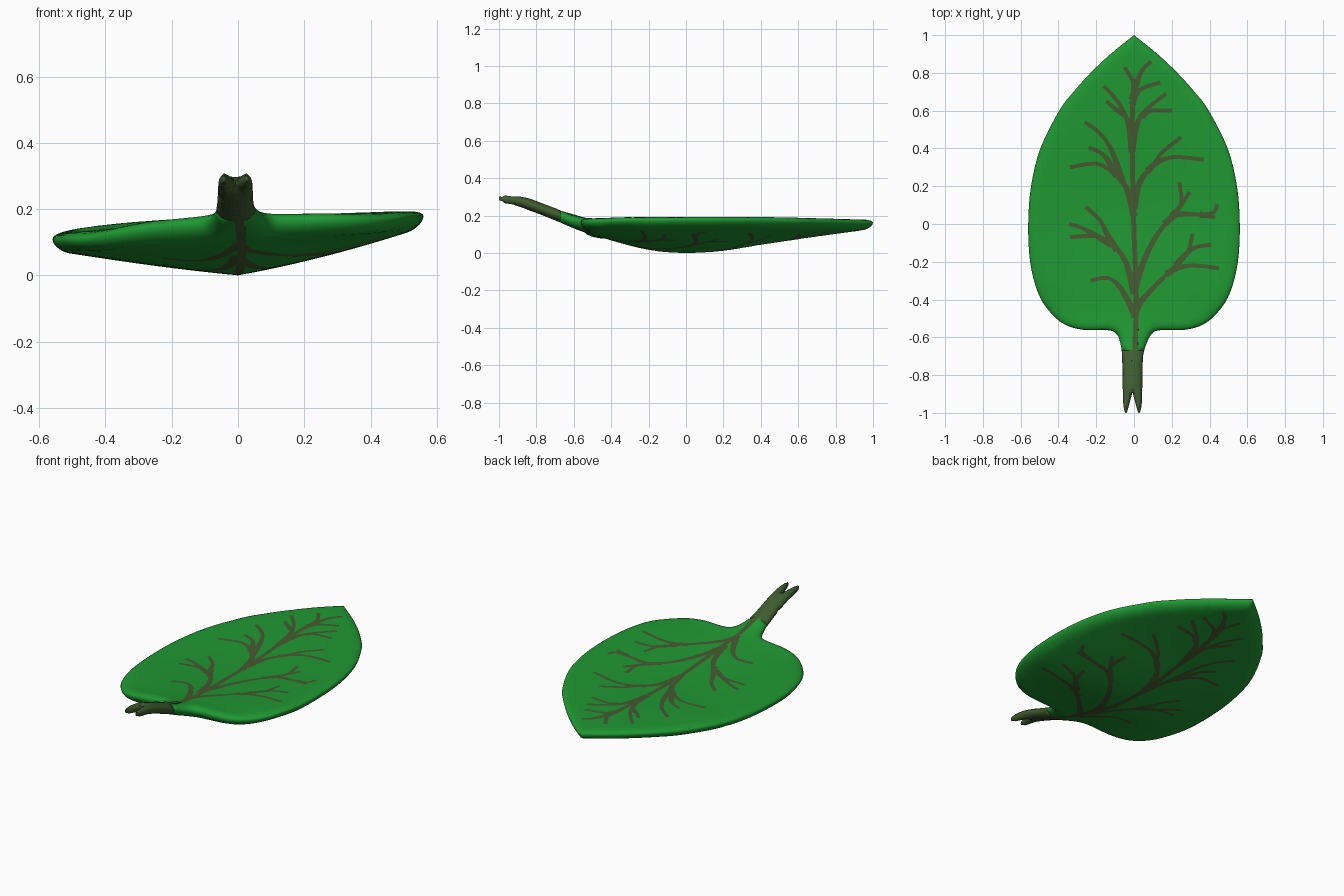
import bpy, math
from mathutils import Vector as V
from mathutils.geometry import delaunay_2d_cdt

if "Cube" in bpy.data.objects:
    bpy.data.objects.remove(bpy.data.objects["Cube"])


def material(name, rgb):
    m = bpy.data.materials.new(name)
    m.diffuse_color = (*rgb, 1)
    m.use_nodes = True
    m.node_tree.nodes["Principled BSDF"].inputs["Base Color"].default_value = m.diffuse_color
    return m


def smooth_table(table, t):
    """Cubic interpolation through (position, value) pairs."""
    n = len(table)
    t = min(max(t, table[0][0]), table[-1][0])
    i = 0
    while i < n - 2 and t > table[i + 1][0]:
        i += 1

    def slope(k):
        a, b = table[max(k - 1, 0)], table[min(k + 1, n - 1)]
        return (b[1] - a[1]) / (b[0] - a[0])
    (x0, y0), (x1, y1) = table[i], table[i + 1]
    h = x1 - x0
    s = (t - x0) / h
    return ((2*s**3 - 3*s*s + 1) * y0 + (s**3 - 2*s*s + s) * h * slope(i)
            + (3*s*s - 2*s**3) * y1 + (s**3 - s*s) * h * slope(i + 1))


def spline(pts, sub):
    """Catmull-Rom curve through 2D points."""
    pts = [V(p) for p in pts]
    out = []
    for i in range(len(pts) - 1):
        p0, p1 = pts[max(i - 1, 0)], pts[i]
        p2, p3 = pts[i + 1], pts[min(i + 2, len(pts) - 1)]
        for k in range(sub):
            t = k / sub
            out.append(0.5 * (2*p1 + (p2 - p0)*t + (2*p0 - 5*p1 + 4*p2 - p3)*t*t
                              + (3*p1 - p0 - 3*p2 + p3)*t**3))
    return out + [pts[-1]]


# Leaf outline: right half from tip to stem notch, then mirrored
HALF = [(0, 1), (.124, .9), (.23, .8), (.32, .7), (.396, .6), (.496, .4), (.545, .2),
        (.56, 0), (.55, -.2), (.51, -.36), (.45, -.46), (.37, -.53), (.27, -.56),
        (.14, -.562), (.095, -.58), (.07, -.63), (.056, -.7), (.052, -.85), (.05, -.94),
        (.042, -.99), (.032, -1), (.022, -.972), (0, -.89)]
half = spline(HALF, 4)
outline = half + [V((-p.x, p.y)) for p in half[-2:0:-1]]
for p in outline:
    if p.y < -.6:
        p.x -= .008 * min(1, (-.6 - p.y) / .1)
outline.reverse()                      # counter-clockwise
N = len(outline)

# Height rules along y: keel, top centre line, right and left rim, half width
KEEL = [(-1, .292), (-.875, .272), (-.73, .22), (-.6, .166), (-.45, .115), (-.2, .05),
        (0, .033), (.2, .045), (.4, .077), (.75, .128), (1, .162)]
TOP = [(-1, .292), (-.875, .272), (-.73, .22), (-.6, .176), (-.35, .152), (0, .136),
       (.2, .136), (.5, .15), (1, .162)]
RIM_R = [(-1, .29), (-.7, .21), (-.56, .172), (-.3, .175), (0, .179), (.4, .178), (1, .162)]
RIM_L = [(-1, .29), (-.7, .21), (-.56, .125), (-.3, .108), (0, .11), (.4, .125), (1, .162)]
WIDTH = [(-1, .45), (-.5, .45), (-.2, .55), (0, .56), (.2, .545), (.4, .496),
         (.6, .396), (.8, .23), (1, .06)]
ROUND = .05


def heights(x, y):
    """Inner heights of the top and of the keeled underside."""
    rim = smooth_table(RIM_R if x > 0 else RIM_L, y)
    u = min(abs(x) / smooth_table(WIDTH, y), 1.1)
    top, keel = smooth_table(TOP, y), smooth_table(KEEL, y)
    return (top + (rim - top) * u ** 1.4,
            keel + (rim - keel) * (.7 * u + .3 * u * u))


def rim_distance(p):
    best = 9
    for i in range(N):
        a = outline[i]
        ab = outline[(i + 1) % N] - a
        t = min(max((p - a).dot(ab) / ab.length_squared, 0), 1)
        best = min(best, (p - a - ab * t).length_squared)
    return math.sqrt(best)


# Vein paths, trunk end first
VEINS_LEFT = [
    [(0, -.47), (-.07, -.34), (-.14, -.285), (-.23, -.3)],
    [(0, -.37), (-.04, -.21), (-.11, -.11), (-.2, -.065), (-.34, -.07)],
    [(-.12, -.11), (-.22, -.05), (-.29, -.015), (-.345, 0)],
    [(-.09, -.14), (-.15, -.04), (-.18, .02), (-.255, .09)],
    [(0, .04), (-.04, .19), (-.11, .27), (-.2, .32), (-.34, .3)],
    [(-.09, .25), (-.14, .34), (-.18, .38), (-.24, .405)],
    [(-.06, .22), (-.11, .37), (-.17, .47), (-.26, .54)],
    [(-.01, .38), (-.03, .53), (-.08, .64), (-.16, .73)],
    [(-.05, .58), (-.1, .61), (-.145, .65)],
    [(-.01, .66), (0, .74), (-.05, .83)]]
VEINS_RIGHT = [
    [(0, -.5), (.03, -.42), (.1, -.34), (.2, -.24), (.28, -.16), (.31, -.05)],
    [(.17, -.265), (.24, -.23), (.33, -.22), (.45, -.235)],
    [(.22, -.22), (.31, -.13), (.41, -.11)],
    [(0, -.36), (.05, -.2), (.12, -.06), (.2, .04), (.25, .11), (.24, .22)],
    [(.2, .04), (.25, .1), (.295, .17)],
    [(.16, 0), (.23, .05), (.34, .05), (.42, .06), (.44, .105)],
    [(.35, .05), (.43, .035)],
    [(0, .08), (.03, .22), (.1, .31), (.15, .38), (.25, .46)],
    [(.07, .28), (.13, .33), (.22, .355), (.37, .34)],
    [(-.01, .4), (.02, .54), (.07, .61), (.17, .69)],
    [(.04, .57), (.09, .6), (.2, .6)],
    [(-.01, .63), (.03, .71), (.14, .75)],
    [(0, .7), (.04, .81), (.09, .86)]]
MIDRIB = [(0, -.78), (.012, -.4), (0, -.05), (-.008, .3), (-.01, .55), (0, .77)]


def ribbon(path, w0, w1):
    pts = spline(path, 3)
    left, right = [], []
    for i, p in enumerate(pts):
        d = (pts[min(i + 1, len(pts) - 1)] - pts[max(i - 1, 0)]).normalized()
        w = w0 + (w1 - w0) * min(1, 1.8 * i / (len(pts) - 1))
        n = V((-d.y, d.x)) * w
        left.append(p + n)
        right.append(p - n)
    return right + left[::-1]


polys = [outline, [V((-.2, -1.1)), V((.2, -1.1)), V((.2, -.67)), V((-.2, -.67))],
         ribbon(MIDRIB, .014, .013)]
polys += [ribbon(v, .019, .0105) for v in VEINS_LEFT + VEINS_RIGHT]

# Flat layout: polygons, rings inside the rim, and a fill grid
points, faces = [], []
for poly in polys:
    faces.append(list(range(len(points), len(points) + len(poly))))
    points += poly
for d in (.003, .012, .027, .05):
    for i, p in enumerate(outline):
        t = (outline[(i + 1) % N] - outline[i - 1]).normalized()
        q = p + V((-t.y, t.x)) * d
        if rim_distance(q) > .7 * d:
            points.append(q)
for i in range(-14, 15):
    for j in range(-25, 26):
        q = V((i * .04, j * .04))
        if rim_distance(q) > .02:
            points.append(q)
flat, _, tris, _, _, source = delaunay_2d_cdt(points, [], faces, 1, 1e-5)

# Keep triangles inside the leaf outline: slot 0 blade, 1 veins, 2 stem
kept = [(f, 2 if 1 in o else min(1, len(set(o)) - 1)) for f, o in zip(tris, source) if 0 in o]

# Raise the layout into a flat-topped, keeled blade with a rounded rim
verts, upper, lower = [], {}, {}
for i in sorted({i for f, _ in kept for i in f}):
    p = flat[i]
    d = rim_distance(p)
    top, keel = heights(p.x, p.y)
    k = max(0, 1 - d / ROUND)
    t = math.sqrt(max(0, 1 - k * k))
    rise = .019 + .012 * min(1, max(0, (-.5 - p.y) / .2))
    edge = (top + keel) / 2
    upper[i] = lower[i] = len(verts)
    if d < 4e-4:
        verts.append((p.x, p.y, edge))
    else:
        lower[i] += 1
        verts += [(p.x, p.y, edge + t * (top + rise - edge)),
                  (p.x, p.y, edge + t * (keel - .033 - edge))]

mesh_faces, slots = [], []
for f, slot in kept:
    top = [upper[i] for i in f]
    bottom = [lower[i] for i in reversed(f)]
    mesh_faces.append(top)
    slots.append(slot)
    if set(top) != set(bottom):
        mesh_faces.append(bottom)
        slots.append(slot)

low = min(v[2] for v in verts)
verts = [(x, y, z - low) for x, y, z in verts]
me = bpy.data.meshes.new("leaf")
me.from_pydata(verts, [], mesh_faces)
me.materials.append(material("leaf_green", (.014, .315, .032)))
me.materials.append(material("vein_olive", (.06, .102, .03)))
me.materials.append(material("stem_olive", (.05, .11, .03)))
me.polygons.foreach_set("material_index", slots)
me.update()
leaf = bpy.data.objects.new("leaf", me)
bpy.context.collection.objects.link(leaf)
bpy.context.view_layer.objects.active = leaf
leaf.select_set(True)
bpy.ops.object.shade_smooth_by_angle(angle=math.radians(50))
